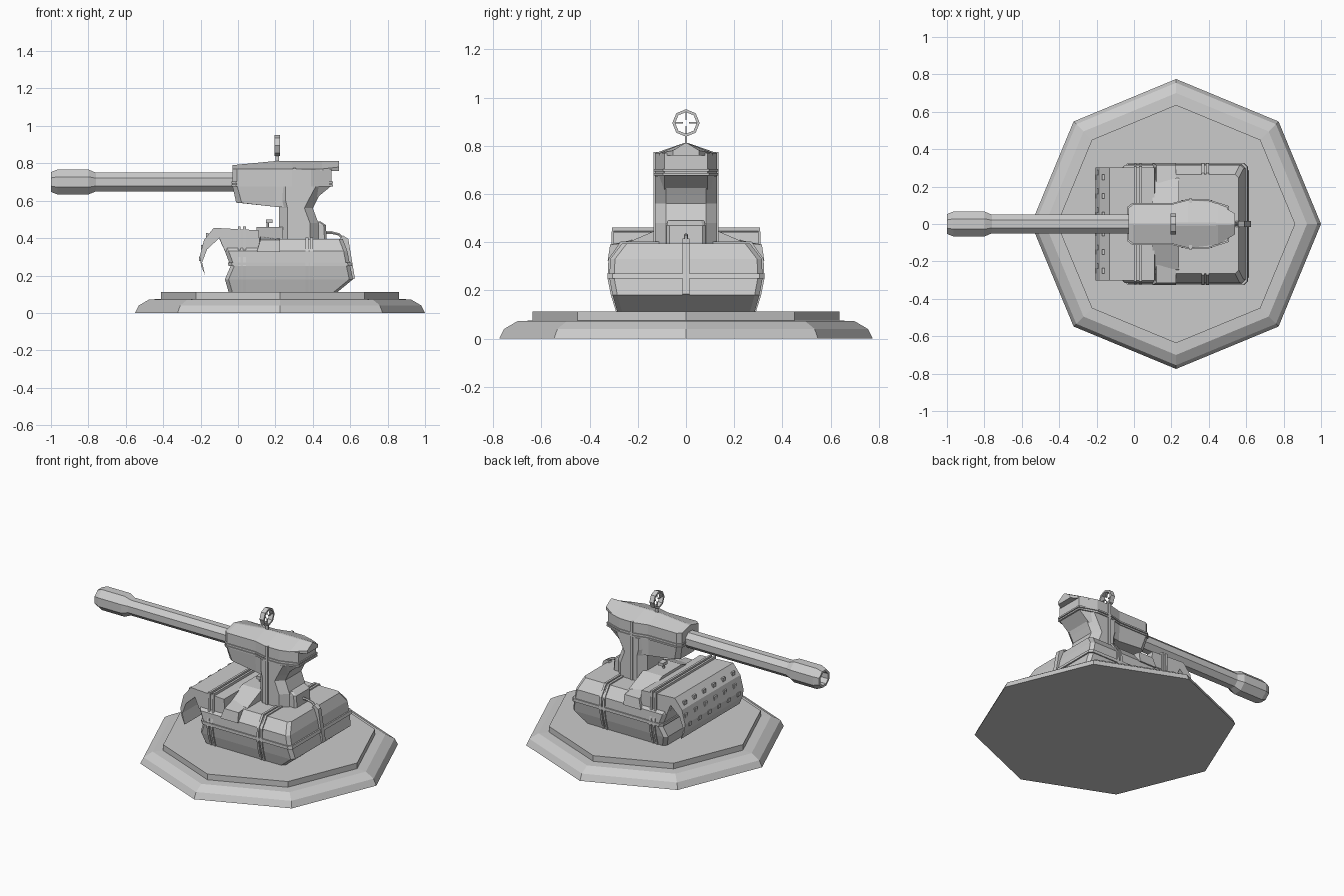
import bpy, bmesh
from math import pi, sin, cos
from mathutils import Vector

if "Cube" in bpy.data.objects:
    bpy.data.objects.remove(bpy.data.objects["Cube"])


def loft(name, rings, cap=True, closed=False):
    """Skin a list of equal-length point rings, flat shaded."""
    bm = bmesh.new()
    vs = [[bm.verts.new(p) for p in r] for r in rings]
    pairs = list(zip(vs, vs[1:])) + ([(vs[-1], vs[0])] if closed else [])
    for a, b in pairs:
        for i in range(len(a)):
            j = (i + 1) % len(a)
            bm.faces.new((a[i], a[j], b[j], b[i]))
    if cap and not closed:
        bm.faces.new(vs[0])
        bm.faces.new(vs[-1])
    bmesh.ops.recalc_face_normals(bm, faces=bm.faces)
    me = bpy.data.meshes.new(name)
    bm.to_mesh(me)
    bm.free()
    ob = bpy.data.objects.new(name, me)
    bpy.context.collection.objects.link(ob)
    return ob


def box(name, x0, x1, y0, y1, z0, z1):
    return loft(name, [[(x0, y0, z), (x1, y0, z), (x1, y1, z), (x0, y1, z)] for z in (z0, z1)])


def prism_y(name, pts, y0, y1):
    return loft(name, [[(x, y, z) for x, z in pts] for y in (y0, y1)])


def prism_x(name, half, x0, x1):
    pts = half + [(-y, z) for y, z in reversed(half)]
    return loft(name, [[(x, y, z) for y, z in pts] for x in (x0, x1)])


def plan(x0, x1, h, c, z):
    """Rectangle with chamfered corners at height z."""
    half = [(x0, h - c), (x0 + c, h), (x1 - c, h), (x1, h - c)]
    return sym(half, z)


def sym(half, z):
    return [(x, y, z) for x, y in half] + [(x, -y, z) for x, y in reversed(half)]


def polygon(r, z, n=8, cx=0.225):
    return [(cx + r * cos(2 * pi * i / n), r * sin(2 * pi * i / n), z) for i in range(n)]


def tube(name, pts, r, n=6):
    """Straight-segment pipe in the xz plane."""
    rings = []
    for i, p in enumerate(pts):
        a, b = pts[max(i - 1, 0)], pts[min(i + 1, len(pts) - 1)]
        d = Vector((b[0] - a[0], 0, b[1] - a[1])).normalized()
        side, up = Vector((0, 1, 0)), d.cross(Vector((0, 1, 0)))
        rings.append([Vector((p[0], 0, p[1])) + r * (cos(2 * pi * k / n) * side + sin(2 * pi * k / n) * up)
                      for k in range(n)])
    return loft(name, rings)


# Octagonal ground plinth
loft("plinth_skirt", [polygon(.775, 0), polygon(.755, .04), polygon(.70, .072), polygon(.63, .075)])
loft("plinth_plate", [polygon(.637, .07), polygon(.637, .112)])

# Hull, lofted upward
loft("hull", [plan(-.05, .53, .285, .02, .11), plan(-.07, .615, .305, .02, .18),
              plan(-.04, .60, .318, .02, .25), plan(-.07, .585, .315, .02, .33),
              plan(-.10, .56, .265, .02, .395)])
loft("hull_belt", [plan(-.05, .61, .325, .02, .25), plan(-.055, .605, .325, .02, .27)])

# Straps around the hull, in pairs
section = [(.29, .11), (.312, .18), (.326, .25), (.322, .33), (.272, .403)]
for i, x in enumerate((.362, .386)):
    prism_x(f"rear_strap_{i}", section, x, x + .014)
front_section = [(.29, .11), (.312, .18), (.326, .25), (.31, .33), (.308, .462)]
for i, x in enumerate((.0, .028)):
    prism_x(f"front_strap_{i}", front_section, x, x + .014)

# Rear centre rib and hose
prism_y("rear_rib", [(.60, .175), (.625, .185), (.59, .395), (.56, .415), (.54, .39)], -.015, .015)
tube("rear_hose", [(.46, .43), (.50, .43), (.54, .42), (.57, .39)], .008)

# Front cowl with the curved hanging shield
prism_y("front_cowl", [(-.13, .455), (.11, .442), (.12, .33), (-.07, .33), (-.10, .40),
                       (-.165, .34), (-.192, .27), (-.175, .20), (-.197, .25), (-.205, .30),
                       (-.182, .39)], -.302, .302)

# Studs on the shield
for row, (x, z) in enumerate(((-.165, .415), (-.193, .35), (-.203, .29))):
    for k in range(6):
        y = -.25 + .1 * k + (.025 if row % 2 else -.0)
        box(f"shield_stud_{row}_{k}", x - .006, x + .006, y - .014, y + .014, z - .012, z + .012)

# Shoulder boxes on each side of the hull and the turret collar
for s in (-1, 1):
    loft(f"shoulder_box_{s}", [
        [(.10, s * .22, .325), (.225, s * .22, .325), (.225, s * .325, .325), (.10, s * .325, .325)],
        [(.12, s * .22, .41), (.225, s * .22, .40), (.225, s * .315, .39), (.12, s * .315, .39)]])
prism_x("turret_collar", [(.27, .37), (.24, .40), (.10, .46)], .10, .24)
tube("hatch_stem", [(.16, .45), (.16, .49)], .008)
box("hatch_knob", .15, .185, -.025, .025, .48, .50)

# Turret neck
loft("turret_neck", [plan(.22, .43, .128, .045, .38), plan(.22, .43, .128, .045, .48),
                     plan(.22, .40, .128, .045, .56), plan(.21, .42, .128, .045, .60),
                     plan(.21, .46, .128, .045, .675)])
loft("neck_rear_box", [plan(.38, .475, .08, .012, .385), plan(.38, .47, .08, .012, .47),
                       plan(.38, .44, .075, .012, .49)])

# Turret head
outline = [(-.03, .085), (-.005, .105), (.20, .105), (.29, .128), (.39, .128), (.50, .09)]
lower = [(-.01, .07), (.02, .09), (.20, .10), (.29, .12), (.32, .12), (.36, .09)]
loft("turret_head", [[(x, y, .59 - .025 * max(0, min(1, x / .22))) for x, y, _ in sym(lower, 0)],
                     sym(outline, .68), sym(outline, .77)])
band = [(x + (.007 if x > .4 else -.005 if x < 0 else 0), y + .006) for x, y in outline]
for i, z in enumerate((.677, .693)):
    loft(f"head_band_{i}", [sym(band, z), sym(band, z + .01)])

# Vertical strap over neck and head
for s in (-1, 1):
    box(f"neck_strap_{s}", .293, .309, s * .10, s * .135, .39, .775)

# Gabled roof with rear overhang
eave = outline[:4] + [(.45, .11), (.54, .055)]
loft("head_roof", [sym(eave, .76),
                   [(x, y, .77 + (.01 if x > .5 else 0)) for x, y, _ in sym(eave, 0)],
                   [(x, y * .06, .79 + .022 * min(1, max(0, (x + .03) / .23)))
                    for x, y, _ in sym(eave, 0)]])

# Eight-sided gun barrel with thicker muzzle and bore
profile = [(.02, .05), (-.76, .05), (-.80, .067), (-.965, .067), (-1, .053), (-1, .04), (-.90, .038)]
loft("gun_barrel", [[(x, r * cos(pi / 8 + k * pi / 4) / cos(pi / 8),
                      .70 + r * sin(pi / 8 + k * pi / 4) / cos(pi / 8)) for k in range(8)]
                    for x, r in profile])

# Ring sight with cross hairs
ring = [(.195, .057), (.225, .057), (.225, .045), (.195, .045)]
loft("sight_ring", [[(x, r * cos(k * pi / 4), .895 + r * sin(k * pi / 4)) for k in range(8)]
                    for x, r in ring], closed=True)
box("sight_post", .20, .22, -.004, .004, .79, .845)
for s in (-1, 1):
    y0, y1 = sorted((s * .012, s * .048))
    box(f"sight_hair_h{s}", .207, .213, y0, y1, .892, .898)
    box(f"sight_hair_v{s}", .207, .213, -.003, .003, .895 + y0, .895 + y1)
